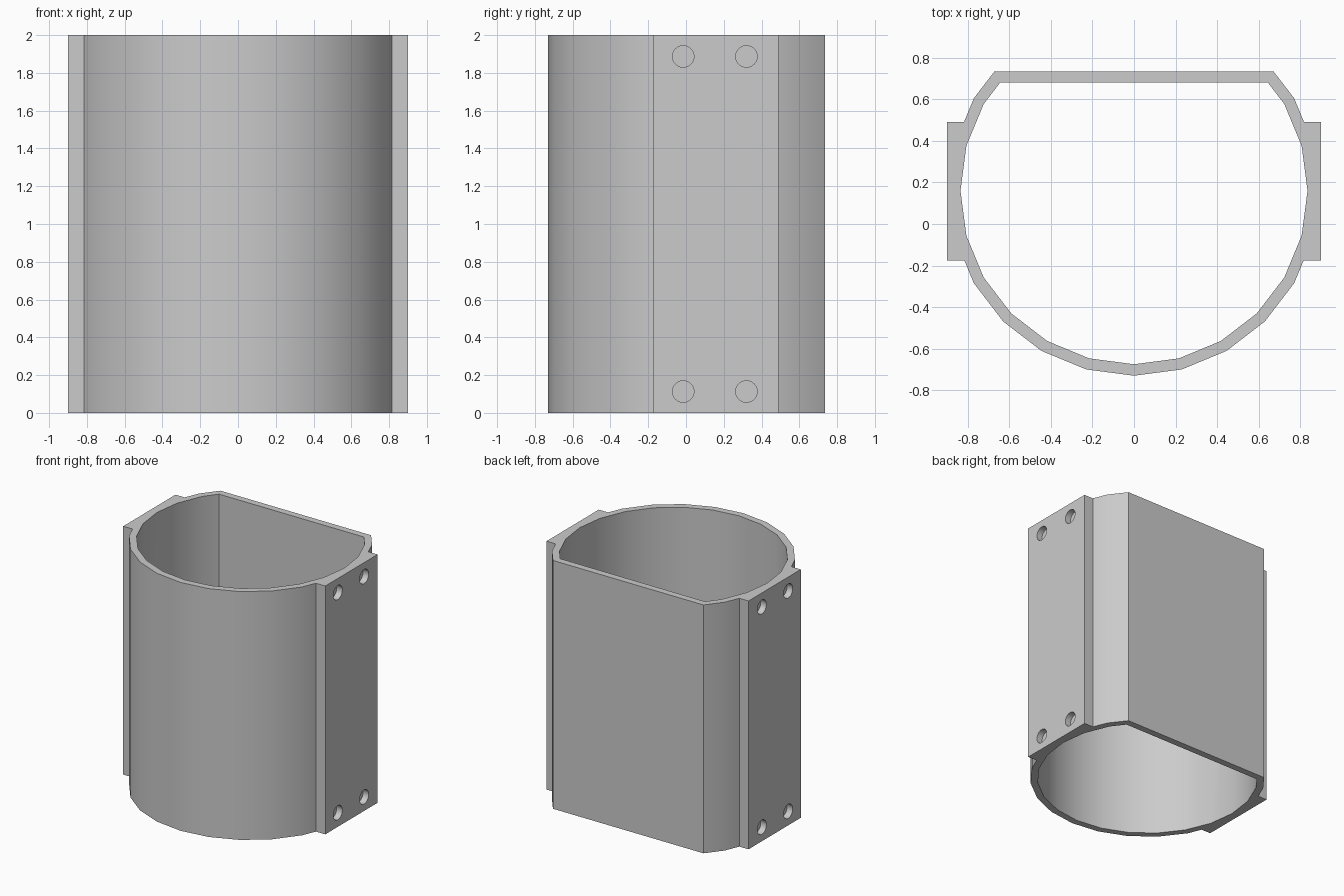
import bpy
import bmesh
from math import sin, cos, radians
from mathutils import Vector, Matrix

HEIGHT = 2.0
CENTER_Y = 0.16
STEP = radians(15)

cube = bpy.data.objects.get("Cube")
if cube:
    bpy.data.objects.remove(cube, do_unlink=True)

grey = bpy.data.materials.new("plain grey")
grey.use_nodes = True
grey.diffuse_color = (0.6, 0.6, 0.6, 1)
grey.node_tree.nodes["Principled BSDF"].inputs["Base Color"].default_value = (0.6, 0.6, 0.6, 1)


def add_object(name, bm):
    bmesh.ops.recalc_face_normals(bm, faces=bm.faces)
    mesh = bpy.data.meshes.new(name)
    bm.to_mesh(mesh)
    bm.free()
    mesh.materials.append(grey)
    obj = bpy.data.objects.new(name, mesh)
    bpy.context.collection.objects.link(obj)
    return obj


def prism(name, outline, z0, z1):
    bm = bmesh.new()
    face = bm.faces.new([bm.verts.new((x, y, z0)) for x, y in outline])
    top = bmesh.ops.extrude_face_region(bm, geom=[face])["geom"]
    verts = [v for v in top if isinstance(v, bmesh.types.BMVert)]
    bmesh.ops.translate(bm, verts=verts, vec=(0, 0, z1 - z0))
    return add_object(name, bm)


def flat_backed_round(radius, back_y):
    """Outline of a 24-sided round whose back is cut off straight."""
    def corner(k):
        return Vector((radius * sin(k * STEP), CENTER_Y - radius * cos(k * STEP)))
    a, b = corner(8), corner(9)
    end = a.lerp(b, (back_y - a.y) / (b.y - a.y))
    return [(-end.x, end.y)] + [tuple(corner(k)) for k in range(-8, 9)] + [tuple(end)]


def combine(target, tool, operation):
    mod = target.modifiers.new(operation.lower(), "BOOLEAN")
    mod.operation = operation
    mod.solver = "EXACT"
    mod.object = tool
    bpy.ops.object.select_all(action="DESELECT")
    target.select_set(True)
    bpy.context.view_layer.objects.active = target
    bpy.ops.object.modifier_apply(modifier=mod.name)
    bpy.data.objects.remove(tool, do_unlink=True)


# Outer shell
sleeve = prism("sleeve", flat_backed_round(0.89, 0.735), 0, HEIGHT)

# Mounting pads along both sides
for side in (-1, 1):
    pad = [(side * x, y) for x, y in ((0.7, -0.175), (0.9, -0.175), (0.9, 0.49), (0.7, 0.49))]
    combine(sleeve, prism("side_pad", pad, 0, HEIGHT), "UNION")

# Hollow interior, open at both ends
combine(sleeve, prism("bore_cutter", flat_backed_round(0.835, 0.68), -0.1, HEIGHT + 0.1), "DIFFERENCE")

# Blind screw holes near the pad corners
bm = bmesh.new()
for side in (-1, 1):
    for y in (-0.015, 0.32):
        for z in (0.113, 1.887):
            place = Matrix.Translation((side * 0.9, y, z)) @ Matrix.Rotation(radians(90), 4, "Y")
            bmesh.ops.create_cone(bm, cap_ends=True, segments=32, radius1=0.057,
                                  radius2=0.057, depth=0.1, matrix=place)
combine(sleeve, add_object("hole_cutter", bm), "DIFFERENCE")

# Smooth round walls, crisp corners
sleeve.select_set(True)
bpy.context.view_layer.objects.active = sleeve
bpy.ops.object.shade_smooth_by_angle(angle=radians(30))
